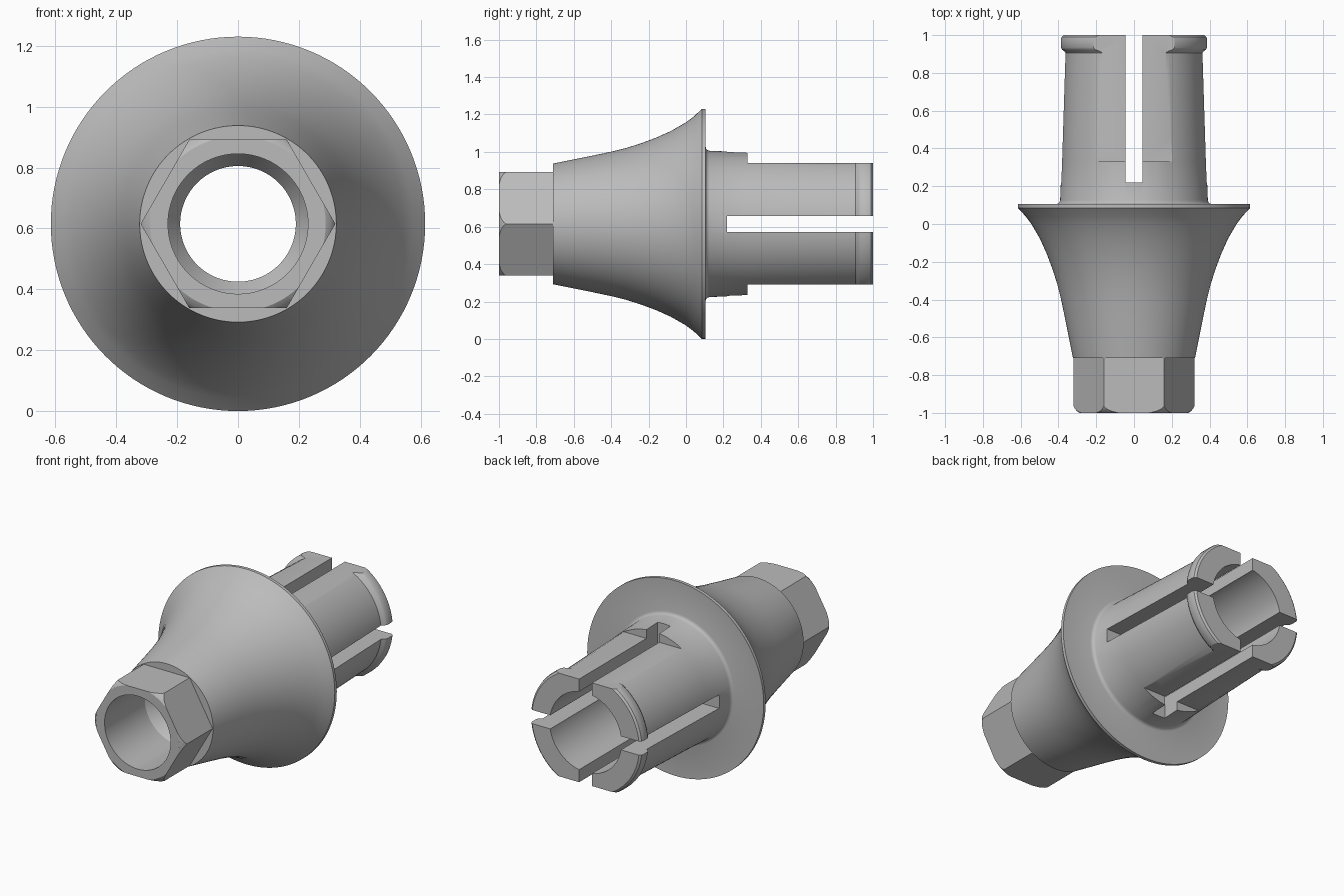
import bpy, bmesh, math
from mathutils import Matrix, Vector

if "Cube" in bpy.data.objects:
    bpy.data.objects.remove(bpy.data.objects["Cube"], do_unlink=True)

AXIS_Z = 0.615   # height of the part's long axis
SEGMENTS = 128

metal = bpy.data.materials.new("grey metal")
metal.use_nodes = True
metal.diffuse_color = (0.5, 0.5, 0.5, 1)
metal.node_tree.nodes["Principled BSDF"].inputs["Base Color"].default_value = (0.5, 0.5, 0.5, 1)


def add_object(name, bm):
    bmesh.ops.recalc_face_normals(bm, faces=bm.faces)
    mesh = bpy.data.meshes.new(name)
    bm.to_mesh(mesh)
    bm.free()
    mesh.materials.append(metal)
    obj = bpy.data.objects.new(name, mesh)
    bpy.context.collection.objects.link(obj)
    return obj


def lathe(name, profile):
    """Revolve a closed (y, radius) outline about the long axis."""
    bm = bmesh.new()
    rings = []
    for i in range(SEGMENTS):
        a = 2 * math.pi * i / SEGMENTS
        rings.append([bm.verts.new((r * math.cos(a), y, AXIS_Z + r * math.sin(a)))
                      for y, r in profile])
    n = len(profile)
    for i, ring in enumerate(rings):
        nxt = rings[(i + 1) % SEGMENTS]
        for j in range(n):
            k = (j + 1) % n
            bm.faces.new((ring[j], ring[k], nxt[k], nxt[j]))
    return add_object(name, bm)


def box(name, low, high):
    bm = bmesh.new()
    bmesh.ops.create_cube(bm, size=1)
    low, high = Vector(low), Vector(high)
    bmesh.ops.scale(bm, vec=high - low, verts=bm.verts)
    bmesh.ops.translate(bm, vec=(low + high) / 2, verts=bm.verts)
    return add_object(name, bm)


def combine(target, tool, operation):
    """Apply a boolean and remove the tool."""
    mod = target.modifiers.new("cut", "BOOLEAN")
    mod.operation = operation
    mod.solver = "EXACT"
    mod.object = tool
    bpy.context.view_layer.objects.active = target
    bpy.ops.object.modifier_apply(modifier=mod.name)
    bpy.data.objects.remove(tool, do_unlink=True)


# Flared body with rim, collar, tapered sleeve and end lip
outer = [(-0.71, 0.323), (-0.6, 0.345), (-0.5, 0.365), (-0.4, 0.386), (-0.32, 0.406),
         (-0.24, 0.431), (-0.16, 0.461), (-0.08, 0.497), (0, 0.543), (0.04, 0.573),
         (0.085, 0.615), (0.105, 0.615), (0.105, 0.412), (0.108, 0.402), (0.114, 0.395),
         (0.125, 0.391), (0.33, 0.383), (0.905, 0.365), (0.915, 0.372), (0.922, 0.383),
         (0.935, 0.39), (0.975, 0.39), (0.99, 0.386), (1, 0.374)]
bore = [(1, 0.25), (-0.36, 0.25), (-0.42, 0.19), (-0.54, 0.19), (-0.6, 0.23), (-0.71, 0.23)]
body = lathe("flared_body_and_sleeve", outer + bore)

# Flats on the top and bottom of the sleeve
for side in (-1, 1):
    zs = sorted((AXIS_Z + side * 0.325, AXIS_Z + side * 0.5))
    combine(body, box("flat_cutter", (-0.5, 0.33, zs[0]), (0.5, 1.1, zs[1])), "DIFFERENCE")

# Crossed slots that split the sleeve into four fingers
for wide, tall in ((0.045, 0.6), (0.6, 0.043)):
    combine(body, box("slot_cutter", (-wide, 0.22, AXIS_Z - tall),
                      (wide, 1.1, AXIS_Z + tall)), "DIFFERENCE")

# Hexagonal nose with chamfered corners and an open socket
nose = lathe("hex_nose", [(-0.71, 0.323), (-0.955, 0.323), (-0.975, 0.315), (-0.99, 0.303),
                          (-1, 0.288), (-1, 0.23), (-0.71, 0.23)])
bm = bmesh.new()
bmesh.ops.create_cone(bm, cap_ends=True, segments=6, radius1=0.32, radius2=0.32, depth=0.8)
corner = max(bm.verts, key=lambda v: v.co.x).co
turn = Matrix.Rotation(-math.atan2(corner.y, corner.x), 4, "Z")
place = Matrix.Translation((0, -0.8, AXIS_Z)) @ Matrix.Rotation(math.pi / 2, 4, "X")
bmesh.ops.transform(bm, matrix=place @ turn, verts=bm.verts)
combine(nose, add_object("hex_tool", bm), "INTERSECT")

# Smooth curved faces, keep machined edges sharp
bpy.ops.object.select_all(action="DESELECT")
for obj in (body, nose):
    obj.select_set(True)
    bpy.context.view_layer.objects.active = obj
bpy.ops.object.shade_smooth_by_angle(angle=math.radians(30))
